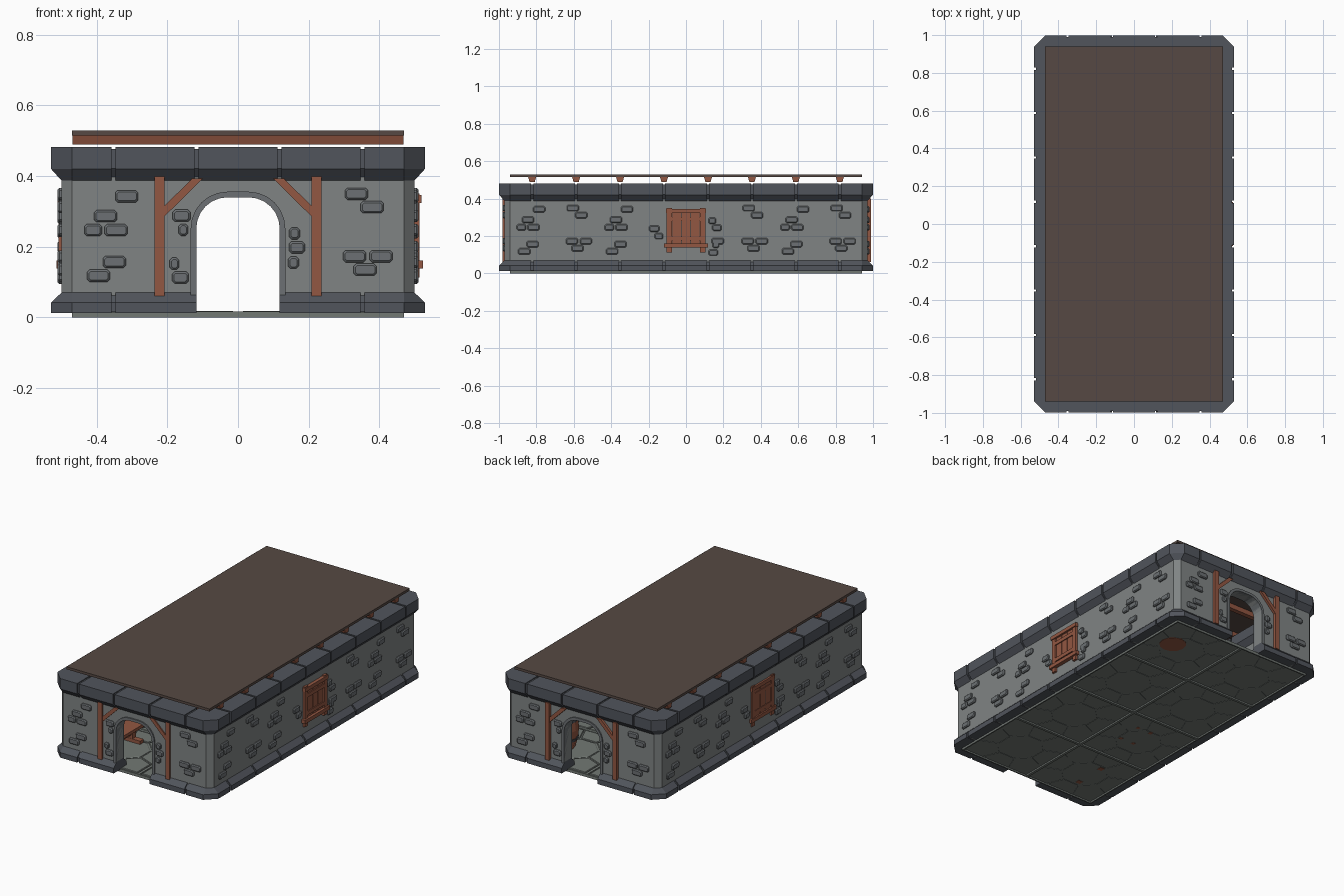
import bpy, bmesh, math
from mathutils import Matrix, Vector

if "Cube" in bpy.data.objects:
    bpy.data.objects.remove(bpy.data.objects["Cube"])

def material(name, rgb):
    m = bpy.data.materials.new(name)
    m.diffuse_color = (*rgb, 1)
    m.use_nodes = True
    m.node_tree.nodes["Principled BSDF"].inputs["Base Color"].default_value = m.diffuse_color
    return m

WALL = material("wall grey", (0.215, 0.23, 0.23))
BRICK = material("brick grey", (0.15, 0.163, 0.172))
TRIM = material("dark stone", (0.082, 0.09, 0.107))
WOOD = material("red brown wood", (0.29, 0.095, 0.054))
ROOF = material("dark brown roof", (0.093, 0.066, 0.056))
FLOOR = material("floor grey", (0.17, 0.19, 0.175))
IRON = material("dark iron", (0.06, 0.065, 0.075))
HX, HY, H = 0.47, 0.94, 0.03      # wall centre lines, half wall thickness
I4 = Matrix.Identity(4)

def finish(bm, name, mat):
    bmesh.ops.remove_doubles(bm, verts=bm.verts, dist=1e-6)
    bmesh.ops.recalc_face_normals(bm, faces=bm.faces)
    me = bpy.data.meshes.new(name)
    bm.to_mesh(me)
    bm.free()
    me.materials.append(mat)
    ob = bpy.data.objects.new(name, me)
    bpy.context.collection.objects.link(ob)
    return ob

def loft(bm, rings, M=I4):
    """Closed skin through rings of points, capped at both ends."""
    vs = [[bm.verts.new(M @ Vector(p)) for p in r] for r in rings]
    for a, b in zip(vs, vs[1:]):
        for i in range(len(a)):
            j = (i + 1) % len(a)
            bm.faces.new((a[i], a[j], b[j], b[i]))
    bm.faces.new(vs[0])
    bm.faces.new(vs[-1])

def plate(bm, M, pts, n0, n1):
    """Extrude an outline in the wall plane (local y, z) along the normal (local x)."""
    loft(bm, [[(n, u, z) for u, z in pts] for n in (n0, n1)], M)

def rect(u, z, w, h):
    return [(u - w/2, z - h/2), (u + w/2, z - h/2), (u + w/2, z + h/2), (u - w/2, z + h/2)]

def box(bm, x, y, z, sx, sy, sz):
    plate(bm, I4, [(y + a, z + b) for a, b in rect(0, 0, sy, sz)], x - sx/2, x + sx/2)

def brick(bm, M, u, z, w, h=0.034):
    def ring(n, s, c):
        a, b = w/2 - s, h/2 - s
        return [(n, u + p, z + q) for p, q in ((-a+c, -b), (a-c, -b), (a, -b+c), (a, b-c),
                                              (a-c, b), (-a+c, b), (-a, b-c), (-a, -b+c))]
    loft(bm, [ring(H - .003, 0, .007), ring(H + .006, 0, .007), ring(H + .011, .005, .005)], M)

# wall faces: local x = normal, local y = right as seen by the viewer
def frame(angle, flip):
    a = math.radians(angle)
    c = Vector((HX * math.cos(a), HY * math.sin(a), 0))
    return Matrix.Translation(c) @ Matrix.Rotation(a + math.pi * flip, 4, 'Z')

SIDES = [frame(a, f) for a in (0, 180) for f in (0, 1)]
ENDS = [frame(a, f) for a in (90, 270) for f in (0, 1)]

def protrude(M):   # joinery stands out further on the +x and +y faces
    return 1.0 if M.col[0][0] + M.col[0][1] > 0 else 0.55

# ---- stone courses: sweep of a (depth, height) profile
def corner_rings(prof, sx, sy, x0, y0):
    a = [(x0, HY + d, z) for d, z in prof]
    b = [(HX + min(d, 0), HY + d, z) for d, z in prof]
    c = [(HX + d, HY + min(d, 0), z) for d, z in prof]
    e = [(HX + d, y0, z) for d, z in prof]
    return [[(sx*x, sy*y, z) for x, y, z in r] for r in (a, b, c, e)]

def course(name, prof, door):
    bm = bmesh.new()
    g, st = 0.006, 0.235
    mid = sum(z for d, z in prof) / len(prof)
    thin = [(d * 0.84, mid + (z - mid) * 0.9) for d, z in prof]
    def along_x(p, a, b, s):
        loft(bm, [[(x, s*(HY + d), z) for d, z in p] for x in (a, b)])
    def along_y(p, a, b, s):
        loft(bm, [[(s*(HX + d), y, z) for d, z in p] for y in (a, b)])
    for s in (-1, 1):
        for t in (-1, 1):
            loft(bm, corner_rings(prof, s, t, .3525 + g, .8225 + g))
            along_x(thin, t*(.3525 - 2*g), t*(.3525 + 2*g), s)
            along_x(prof, t*(.1175 + (0 if door else g)), t*(.3525 - g), s)
            if not door:
                along_x(thin, t*(.1175 - 2*g), t*(.1175 + 2*g), s)
        if not door:
            along_x(prof, -.1175 + g, .1175 - g, s)
        for k in range(8):
            y = -.8225 + k * st
            along_y(thin, y - 2*g, y + 2*g, s)
            if k < 7:
                along_y(prof, y + g, y + st - g, s)
    finish(bm, name, TRIM)

T = 0.059
course("base_course", [(-T, .012), (T, .012), (T, .042), (H, .07), (-H, .07), (-T, .042)], True)
course("top_course", [(-H, .388), (H, .388), (T, .42), (T, .482), (-T, .482), (-T, .42)], False)

# ---- walls: corner halves plus arched door panels
bm = bmesh.new()
for sx in (-1, 1):
    for sy in (-1, 1):
        loft(bm, corner_rings([(-H, .014), (H, .014), (H, .475), (-H, .475)], sx, sy, .35, 0))
W, R, TOP = 0.118, 0.088, 0.34
def arch(grow):
    r = R + grow
    right = [(W - R + r*math.cos(t), TOP - R + r*math.sin(t))
             for t in [i * math.pi / 12 for i in range(7)]]
    right = [(W + grow, .014)] + right
    return right + [(-u, z) for u, z in reversed(right)]
for M in ENDS[::2]:
    plate(bm, M, [(.35, .014), (.35, .475), (-.35, .475), (-.35, .014)] + arch(0)[::-1], -H, H)
finish(bm, "walls", WALL)

# ---- arch surround
bm = bmesh.new()
for M in ENDS[::2]:
    a, b = arch(0), arch(.016)
    loft(bm, [[(-.037, *p), (.037, *p), (.037, *q), (-.037, *q)] for p, q in zip(a, b)], M)
finish(bm, "door_arches", BRICK)

# ---- raised bricks
LEFT = [(-.08, .343, .065), (-.14, .287, .065), (-.175, .247, .05), (-.11, .247, .065),
        (-.115, .157, .065), (-.16, .118, .065)]
RIGHT = [(.1, .35, .065), (.145, .312, .065), (.095, .173, .065), (.17, .173, .065), (.125, .135, .065)]
BY_DOOR = [(-.16, .288, .05), (-.155, .248, .027), (-.18, .152, .027), (-.163, .113, .047),
           (.16, .238, .03), (.167, .198, .045), (.157, .155, .03)]
BY_WINDOW = [(-.17, .24, .055), (-.145, .2, .045), (.14, .282, .04), (.165, .245, .05),
             (.17, .173, .065), (.145, .112, .05), (.16, .153, .035)]
bm = bmesh.new()
for frames, groups in (
        (SIDES, [(LEFT + RIGHT, -.705), (LEFT + RIGHT, .705), (LEFT, -.235), (RIGHT, .235), (BY_WINDOW, 0)]),
        (ENDS, [(LEFT, -.235), (RIGHT, .235), (BY_DOOR, 0)])):
    for M in frames:
        for group, off in groups:
            for u, z, w in group:
                brick(bm, M, u + off, z, w)
finish(bm, "raised_bricks", BRICK)

# ---- door posts and braces
bm = bmesh.new()
for M in ENDS:
    n = H + .018 * protrude(M)
    for s in (-1, 1):
        plate(bm, M, rect(s*.222, .23, .028, .34), H - .005, n)
        plate(bm, M, [(s*u, z) for u, z in ((.209, .285), (.209, .315), (.13, .393), (.1, .393))],
              H - .005, n - .003)
finish(bm, "door_posts", WOOD)

# ---- shuttered windows
bm, back = bmesh.new(), bmesh.new()
for M in SIDES:
    k = protrude(M)
    plate(back, M, rect(0, .235, .17, .19), H - .005, H + .002)
    parts = [(u, .235, .045, .18, .008) for u in (-.05, 0, .05)]
    parts += [(s*.09, .232, .028, .238, .014) for s in (-1, 1)]
    parts += [(0, .335, .215, .022, .02), (0, .15, .235, .022, .024),
              (0, .292, .155, .022, .014), (0, .187, .155, .022, .014)]
    for u, z, w, h, d in parts:
        plate(bm, M, rect(u, z, w, h), H - .005, H + d * k)
finish(bm, "window_boards", WOOD)
finish(back, "window_backs", ROOF)

# ---- roof sheet and tapered beams
bm = bmesh.new()
box(bm, 0, 0, .522, .94, 1.88, .015)
finish(bm, "roof", ROOF)
bm = bmesh.new()
for k in range(8):
    y = -.8225 + k * .235
    plate(bm, I4, [(y - .014, .49), (y + .014, .49), (y + .021, .5145), (y - .021, .5145)], -.469, .469)
finish(bm, "roof_beams", WOOD)

# ---- floor: eight tiles, each an octagon ringed by eight slabs
bm = bmesh.new()
box(bm, 0, 0, .011, .938, 1.878, .004)
def slab(pts, cx, cy):
    mx, my = sum(p[0] for p in pts)/len(pts), sum(p[1] for p in pts)/len(pts)
    def ring(s, z):
        return [(cx + mx + (x - mx)*s, cy + my + (y - my)*s, z) for x, y in pts]
    loft(bm, [ring(.95, .007), ring(.95, .015), ring(.91, .018)])
for cx in (-.235, .235):
    for cy in (-.705, -.235, .235, .705):
        for s in (-1, 1):
            box(bm, cx + s*.231, cy, .0085, .008, .47, .017)
            box(bm, cx, cy + s*.231, .0085, .454, .008, .017)
        ang = [math.pi/8 + i*math.pi/4 for i in range(8)]
        oct_ = [(.135*math.cos(a), .135*math.sin(a)) for a in ang]
        slab(oct_, cx, cy)
        e = .225
        edge = [(x * e / max(abs(x), abs(y)), y * e / max(abs(x), abs(y))) for x, y in oct_]
        for i in range(8):
            j = (i + 1) % 8
            pts = [oct_[i], edge[i]]
            if i % 2 == 0:
                pts.append((math.copysign(e, oct_[i][0] + oct_[j][0]),
                            math.copysign(e, oct_[i][1] + oct_[j][1])))
            slab(pts + [edge[j], oct_[j]], cx, cy)
finish(bm, "floor_tiles", FLOOR)

# ---- barrel with hoops
def disc(r, z):
    return [(.32 + r*math.cos(i*math.pi/6), .72 + r*math.sin(i*math.pi/6), z) for i in range(12)]
bm = bmesh.new()
loft(bm, [disc(r, z) for r, z in ((.076, .006), (.092, .06), (.1, .13), (.092, .2), (.078, .25),
                                  (.068, .25), (.068, .24))])
finish(bm, "barrel", WOOD)
bm = bmesh.new()
for z, r0, r1 in ((.065, .095, .099), (.182, .099, .096)):
    loft(bm, [disc(r0, z), disc(r1, z + .018)])
finish(bm, "barrel_hoops", IRON)

# ---- table and stool
bm = bmesh.new()
box(bm, -.27, -.7, .135, .17, .28, .018)
for y in (-.8, -.61):
    box(bm, -.27, y, .068, .03, .03, .125)
    box(bm, -.27, y, .028, .13, .034, .02)
box(bm, -.27, -.705, .07, .016, .2, .022)
finish(bm, "table", WOOD)
bm = bmesh.new()
box(bm, -.18, -.2, .095, .12, .19, .016)
for x in (-.225, -.135):
    for y in (-.275, -.125):
        box(bm, x, y, .048, .02, .02, .084)
finish(bm, "stool", WOOD)
